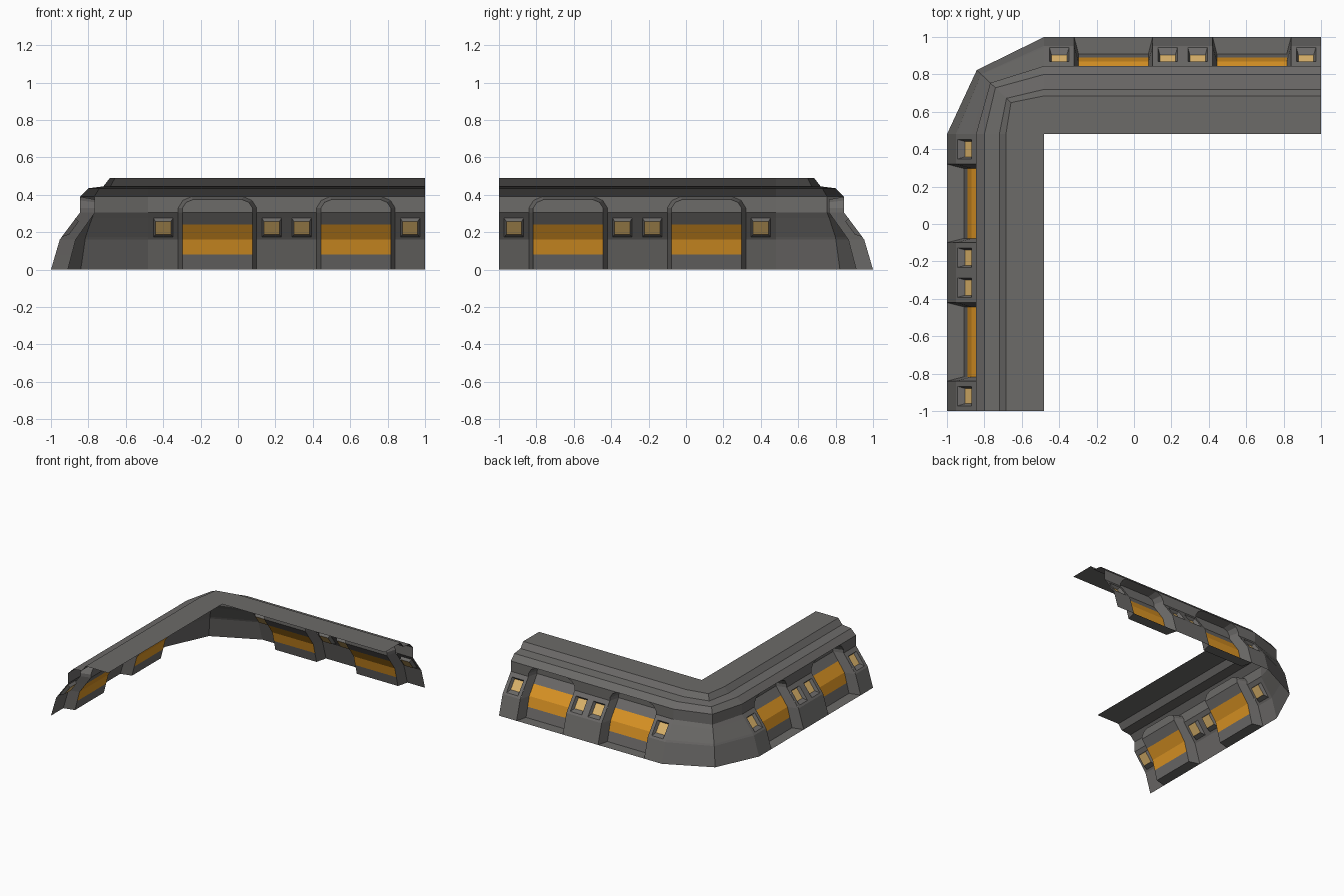
import bpy
import bmesh
from mathutils import Vector

if "Cube" in bpy.data.objects:
    bpy.data.objects.remove(bpy.data.objects["Cube"])


def material(name, rgb):
    m = bpy.data.materials.new(name)
    m.diffuse_color = (*rgb, 1)
    m.use_nodes = True
    m.node_tree.nodes["Principled BSDF"].inputs["Base Color"].default_value = m.diffuse_color
    return m


MATS = [material("grey metal", (0.15, 0.145, 0.14)),
        material("orange panel", (0.72, 0.30, 0.018)),
        material("pale amber window", (0.72, 0.46, 0.15))]
GREY, ORANGE, AMBER = 0, 1, 2

# Outer cross-section: distance outward, height (window rows are at .175 and .275)
PROFILE = [(1, 0), (.953, .16), (.9425, .175), (.868, .275), (.845, .305),
           (.845, .39), (.80, .435), (.72, .445), (.685, .49), (.48, .49)]
RECESS = [(.91, 0), (.868, .16), (.765, .305), (.765, .39)]
# How far each profile point reaches diagonally at the corner
REACH = [.68, .70, .71, .76, .775, .775, .80, .825, .85, 0]
WIN_ROW, ARCH_ROW = 2, 5
BAYS = [(-.32, .10), (.42, .84)]
WINDOWS = [-.40, .18, .34, .92]
HALF = .052


def depth(prof, z):
    for (d0, z0), (d1, z1) in zip(prof, prof[1:]):
        if z <= z1 + 1e-6:
            return d0 + (d1 - d0) * (z - z0) / (z1 - z0)
    return prof[-1][0]


class Part:
    """Collects faces, each turned to look towards a reference point."""

    def __init__(self, name, place=lambda u, d, z: (u, d, z)):
        self.name, self.place, self.bm = name, place, bmesh.new()

    def face(self, pts, ref, mat=GREY):
        pts = [Vector(self.place(*p)) for p in pts]
        f = self.bm.faces.new([self.bm.verts.new(p) for p in pts])
        f.normal_update()
        if f.normal.dot(Vector(self.place(*ref)) - f.calc_center_median()) < 0:
            f.normal_flip()
        f.material_index = mat

    def finish(self):
        bmesh.ops.remove_doubles(self.bm, verts=self.bm.verts, dist=1e-4)
        me = bpy.data.meshes.new(self.name)
        self.bm.to_mesh(me)
        self.bm.free()
        for m in MATS:
            me.materials.append(m)
        bpy.context.collection.objects.link(bpy.data.objects.new(self.name, me))


def window(part, c):
    # bevelled recess with an amber pane
    def rect(half, z0, z1, back):
        return [(c + s * half, depth(PROFILE, z) - back, z)
                for s, z in ((-1, z0), (1, z0), (1, z1), (-1, z1))]
    outer, inner = rect(HALF, .175, .275, 0), rect(.041, .187, .257, .03)
    ref = (c, .93, .24)
    for i in range(4):
        j = (i + 1) % 4
        part.face([outer[i], outer[j], inner[j], inner[i]], ref)
    part.face(inner, (c, 2, 1), AMBER)


def bay(part, a, b):
    # arched recess holding the orange panel
    mid, ref, out = (a + b) / 2, ((a + b) / 2, .95, .2), ((a + b) / 2, 2, 1)
    zs = [0, .08, .16, .24, .305, .33]
    left_out = [(0, z) for z in zs] + [(.025, .37), (.07, .39)]
    left_in = [(.023, z) for z in zs] + [(.043, .36), (.08, .375)]

    def loop(half, prof):
        side = [(a + o, depth(prof, z), z) for o, z in half]
        return side, [(2 * mid - u, d, z) for u, d, z in side]
    ol, orr = loop(left_out, PROFILE)
    il, ir = loop(left_in, RECESS)
    o, n = ol + orr[::-1], il + ir[::-1]
    for i in range(len(o)):                      # jambs, ceiling and floor
        j = (i + 1) % len(o)
        part.face([o[i], o[j], n[j], n[i]], ref)
    for i in range(len(il) - 1):                 # back of the recess
        mat = ORANGE if i in (1, 2) else GREY
        part.face([il[i], ir[i], ir[i + 1], il[i + 1]], out, mat)
    for side in (ol, orr):                       # wall around the arch corners
        u, d, _ = side[5]
        part.face([side[4], side[5], side[6], side[7], (u, d, .39)][1:], out)


def wall(name, place):
    part = Part(name, place)
    cuts = sorted({-.48, 1.0} | {u for ab in BAYS for u in ab}
                  | {c + s * HALF for c in WINDOWS for s in (-1, 1)})
    for a, b in zip(cuts, cuts[1:]):
        m = (a + b) / 2
        in_bay = any(p < m < q for p, q in BAYS)
        in_win = any(abs(m - c) < HALF * .9 for c in WINDOWS)
        for r, ((d0, z0), (d1, z1)) in enumerate(zip(PROFILE, PROFILE[1:])):
            if (in_bay and r < ARCH_ROW) or (in_win and r == WIN_ROW):
                continue
            part.face([(a, d0, z0), (b, d0, z0), (b, d1, z1), (a, d1, z1)], (m, 2, 1))
    for a, b in BAYS:
        bay(part, a, b)
    for c in WINDOWS:
        window(part, c)
    part.finish()


# Two matching straight runs
wall("back_wall", lambda u, d, z: (u, d, z))
wall("left_wall", lambda u, d, z: (-d, -u, z))

# Faceted corner joining the runs
corner = Part("corner_wall")
rows = []
for (d, z), k in zip(PROFILE, REACH):
    r = (d - .48) * k
    rows.append([(-.48, d, z), (-.48 - r * 1.02, .48 + r * .97, z), (-d, .48, z)])
for lo, hi in zip(rows, rows[1:]):
    for i in range(2):
        quad = [lo[i], lo[i + 1], hi[i + 1], hi[i]]
        pts = [p for k, p in enumerate(quad) if p not in quad[:k]]
        corner.face(pts, (-2, 2, 1.5))
corner.finish()
